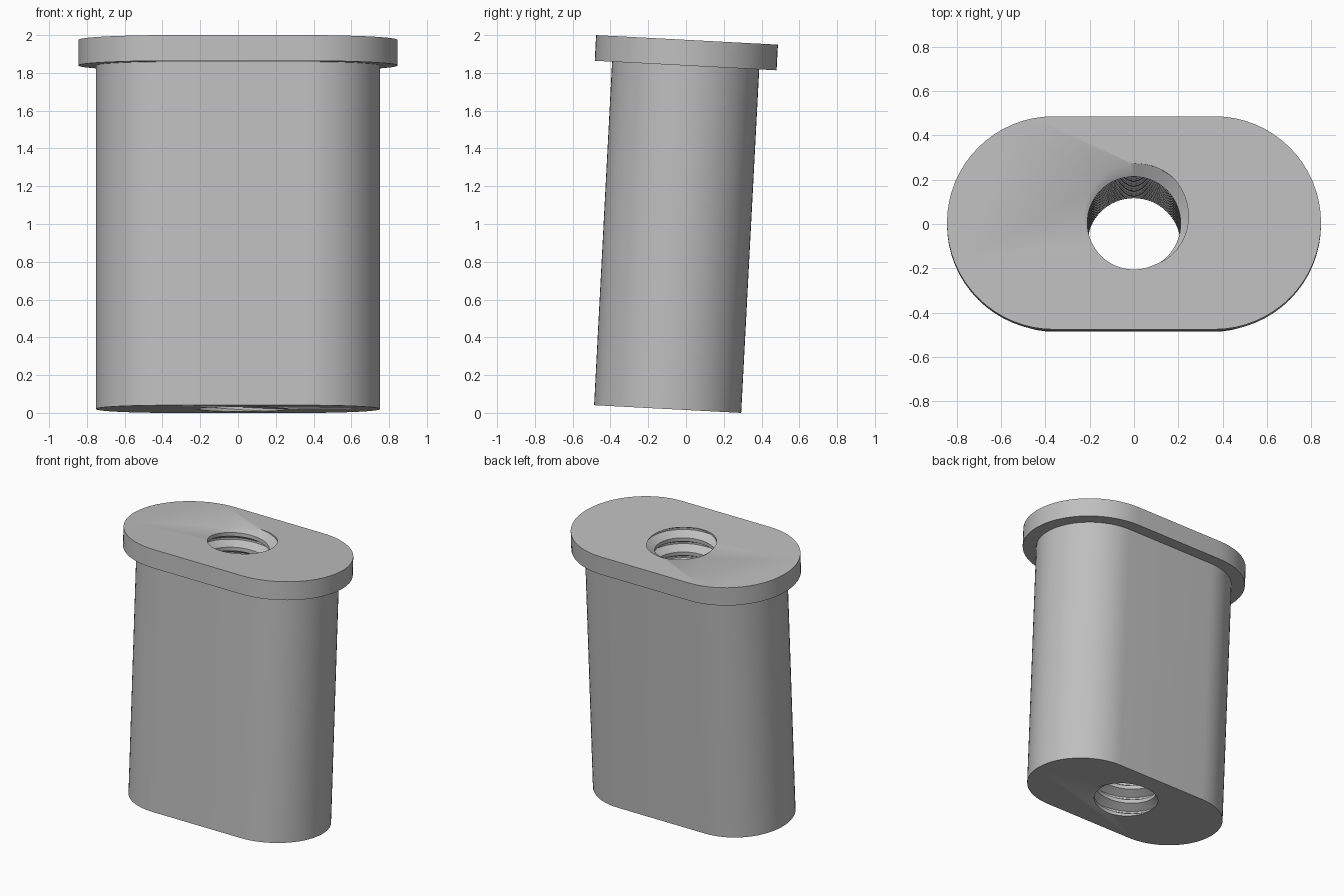
import bpy, bmesh, math
from mathutils import Matrix

cube = bpy.data.objects.get("Cube")
if cube:
    bpy.data.objects.remove(cube, do_unlink=True)

TILT = math.radians(3)
LENGTH, FLANGE = 1.957, 0.136
STRAIGHT = 0.363            # half length of the flat sides
BODY_R, FLANGE_R = 0.39, 0.482
MINOR, MAJOR, PITCH = 0.211, 0.27, 0.108

grey = bpy.data.materials.new("plain grey")
grey.use_nodes = True
grey.diffuse_color = (0.52, 0.52, 0.52, 1)
grey.node_tree.nodes["Principled BSDF"].inputs["Base Color"].default_value = (0.52, 0.52, 0.52, 1)


def finish(bm, name):
    bmesh.ops.recalc_face_normals(bm, faces=bm.faces)
    mesh = bpy.data.meshes.new(name)
    bm.to_mesh(mesh)
    bm.free()
    mesh.materials.append(grey)
    obj = bpy.data.objects.new(name, mesh)
    bpy.context.collection.objects.link(obj)
    return obj


def slot_ring(bm, radius, z, steps=32):
    """Ring of vertices: two half circles joined by straight sides."""
    ring = []
    for side in (1, -1):
        for i in range(steps + 1):
            a = math.pi * (i / steps - 0.5)
            ring.append(bm.verts.new((side * (STRAIGHT + radius * math.cos(a)),
                                      side * radius * math.sin(a), z)))
    return ring


# Slot-shaped sleeve with its flange
bm = bmesh.new()
rings = [slot_ring(bm, r, z) for r, z in ((BODY_R, 0), (BODY_R, LENGTH - FLANGE),
                                          (FLANGE_R, LENGTH - FLANGE), (FLANGE_R, LENGTH))]
n = len(rings[0])
for low, high in zip(rings, rings[1:]):
    for i in range(n):
        j = (i + 1) % n
        bm.faces.new((low[i], low[j], high[j], high[i]))
bm.faces.new(rings[0])
bm.faces.new(rings[-1])
sleeve = finish(bm, "flanged_sleeve")

# Threaded cutter: a right-handed trapezoid profile wound up the bore
profile = [(-1 / 16, MAJOR), (1 / 16, MAJOR), (3 / 8, MINOR), (5 / 8, MINOR)]
TURNS, SEG = 23, 64
START = LENGTH - 21 * PITCH - PITCH * 72 / 360
bm = bmesh.new()
columns = []
for i in range(SEG + 1):
    a = math.tau * i / SEG
    # the closing column is the first one moved up by one turn
    if i == SEG:
        columns.append(columns[0][len(profile):])
        break
    column = []
    for turn in range(TURNS + 1):
        for offset, r in profile:
            z = START + PITCH * (turn + offset + i / SEG)
            column.append(bm.verts.new((r * math.cos(a), r * math.sin(a), z)))
    columns.append(column)
rows = TURNS * len(profile)
for left, right in zip(columns, columns[1:]):
    for k in range(rows - 1):
        bm.faces.new((left[k], right[k], right[k + 1], left[k + 1]))
# Close both open ends with fans to the axis
bmesh.ops.delete(bm, geom=[v for v in bm.verts if not v.link_faces], context='VERTS')
rim = [e for e in bm.edges if e.is_boundary]
middle = LENGTH / 2
for z, upper in ((START - PITCH, False), (START + PITCH * (TURNS + 2), True)):
    tip = bm.verts.new((0, 0, z))
    for e in rim:
        if (e.verts[0].co.z > middle) == upper:
            bm.faces.new((e.verts[0], e.verts[1], tip))
cutter = finish(bm, "thread_cutter")
cutter.hide_render = True

# Cut the thread, then discard the cutter
cut = sleeve.modifiers.new("thread", 'BOOLEAN')
cut.operation, cut.solver, cut.object = 'DIFFERENCE', 'EXACT', cutter
bpy.context.view_layer.objects.active = sleeve
sleeve.select_set(True)
bpy.ops.object.modifier_apply(modifier=cut.name)
bpy.data.objects.remove(cutter, do_unlink=True)
bpy.ops.object.shade_smooth_by_angle(angle=math.radians(30))

# Lean the whole part backwards and stand it on the ground
base_y = -(LENGTH * math.sin(TILT) + (FLANGE_R - BODY_R) * math.cos(TILT)) / 2
sleeve.data.transform(Matrix.Translation((0, base_y, BODY_R * math.sin(TILT)))
                      @ Matrix.Rotation(-TILT, 4, 'X'))
